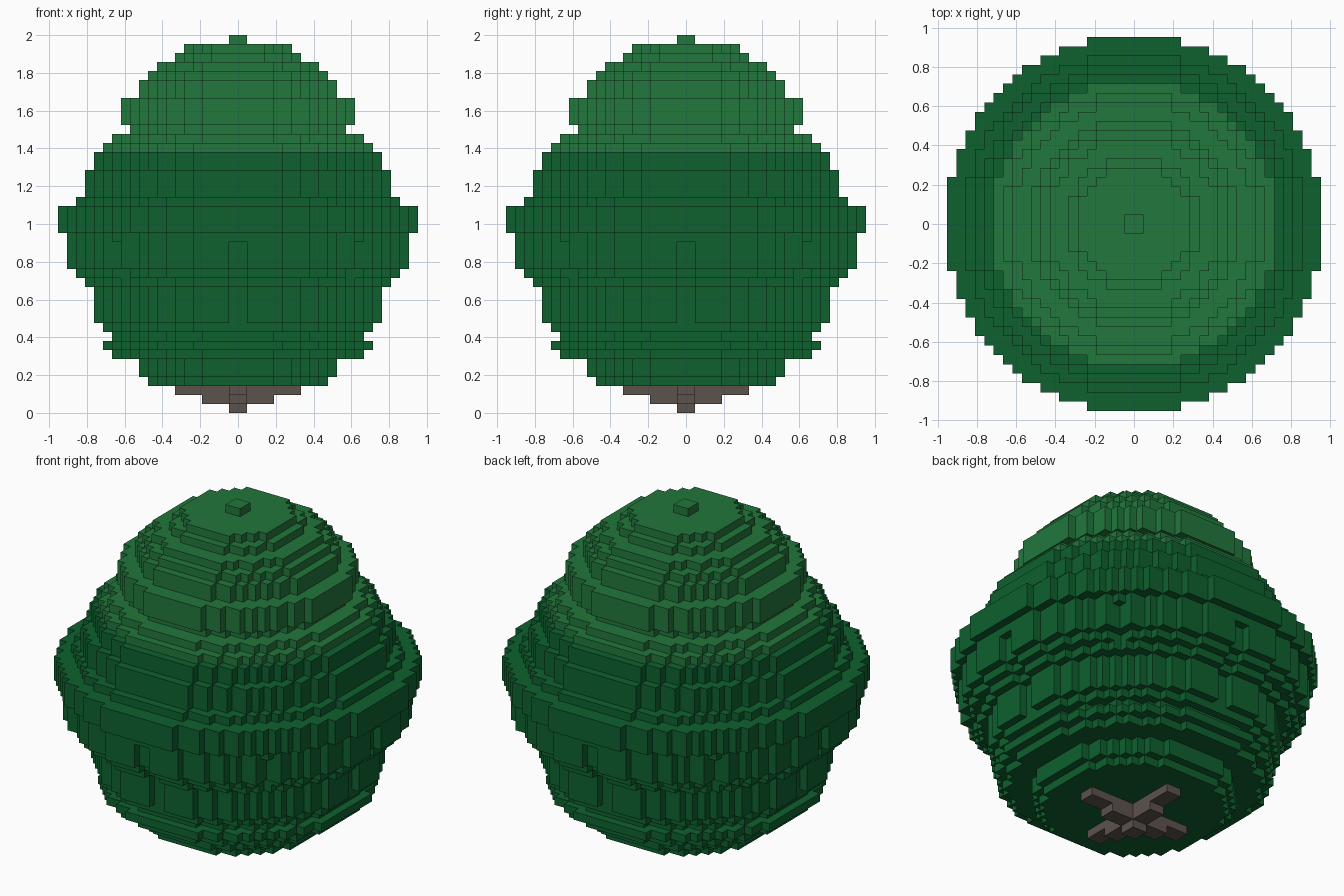
import bpy
import bmesh
from mathutils import Vector

default = bpy.data.objects.get("Cube")
if default:
    bpy.data.objects.remove(default)

UNIT = 1 / 21  # edge of one block


def material(name, color):
    mat = bpy.data.materials.new(name)
    mat.use_nodes = True
    mat.diffuse_color = (*color, 1)
    bsdf = mat.node_tree.nodes["Principled BSDF"]
    bsdf.inputs["Base Color"].default_value = (*color, 1)
    bsdf.inputs["Roughness"].default_value = 0.9
    return mat


def disc(radius):
    """Block columns of a round slab; column i spans i to i + 1."""
    span = range(-radius, radius)
    limit = (radius + 0.2) ** 2
    return {(i, j) for i in span for j in span
            if (i + 0.5) ** 2 + (j + 0.5) ** 2 <= limit}


def stack(start, profile):
    """Pile round slabs, each given as (layer count, radius)."""
    blocks, layer = set(), start
    for count, radius in profile:
        for k in range(layer, layer + count):
            blocks |= {(i, j, k) for i, j in disc(radius)}
        layer += count
    return blocks


def cross(layer, reach):
    """Two crossing bars, two blocks wide."""
    arm = range(-reach, reach)
    return ({(i, j, layer) for i in arm for j in (-1, 0)}
            | {(i, j, layer) for i in (-1, 0) for j in arm})


def carve(blocks, layers, on_line):
    """Cut one block off the outside wherever the line rule holds."""
    for k in layers:
        line = [b for b in blocks if b[2] == k and on_line(b[0], b[1])]
        far = max(max(abs(i + 0.5), abs(j + 0.5)) for i, j, _ in line)
        blocks -= {b for b in line
                   if max(abs(b[0] + 0.5), abs(b[1] + 0.5)) == far}


def build(name, blocks, solid, mat):
    """Make a mesh of the block sides that touch open space."""
    bm = bmesh.new()
    verts = {}

    def corner(p):
        key = tuple(round(c) for c in p)
        if key not in verts:
            verts[key] = bm.verts.new(Vector(key) * UNIT)
        return verts[key]

    axes = [Vector(a) for a in ((1, 0, 0), (0, 1, 0), (0, 0, 1))]
    for block in sorted(blocks):
        base = Vector(block)
        for n, axis in enumerate(axes):
            u, v = axes[(n + 1) % 3], axes[(n + 2) % 3]
            for side in (-1, 1):
                if tuple(round(c) for c in base + axis * side) in solid:
                    continue
                o = base + axis * (side > 0)
                ring = [o, o + u, o + u + v, o + v]
                if side < 0:
                    ring.reverse()
                bm.faces.new([corner(p) for p in ring])
    mesh = bpy.data.meshes.new(name)
    bm.to_mesh(mesh)
    bm.free()
    mesh.materials.append(mat)
    obj = bpy.data.objects.new(name, mesh)
    bpy.context.collection.objects.link(obj)


# Trunk: small crosses widening up into the leaves
trunk = cross(0, 1) | cross(1, 4) | cross(2, 7)

# Lower leaves: bulging slabs
lower = stack(3, [(1, 10), (2, 11), (1, 14), (1, 15), (1, 14), (1, 15),
                  (4, 16), (1, 17), (1, 18), (4, 19), (3, 20), (1, 18),
                  (3, 17), (2, 16)])

# Shallow grooves on the axes and the diagonals
carve(lower, range(10, 19), lambda i, j: i in (-1, 0) or j in (-1, 0))
carve(lower, range(15, 19), lambda i, j: abs(i + 0.5) == abs(j + 0.5))

# Upper leaves: stepped dome with a tip
upper = stack(29, [(1, 15), (1, 14), (1, 12), (3, 13), (2, 11), (1, 10),
                   (1, 9), (1, 7), (1, 6), (1, 1)])

solid = trunk | lower | upper
build("trunk", trunk, solid, material("bark brown", (0.107, 0.084, 0.072)))
build("lower_leaves", lower, solid, material("dark green", (0.0044, 0.12, 0.028)))
build("upper_leaves", upper, solid, material("light green", (0.016, 0.184, 0.045)))
